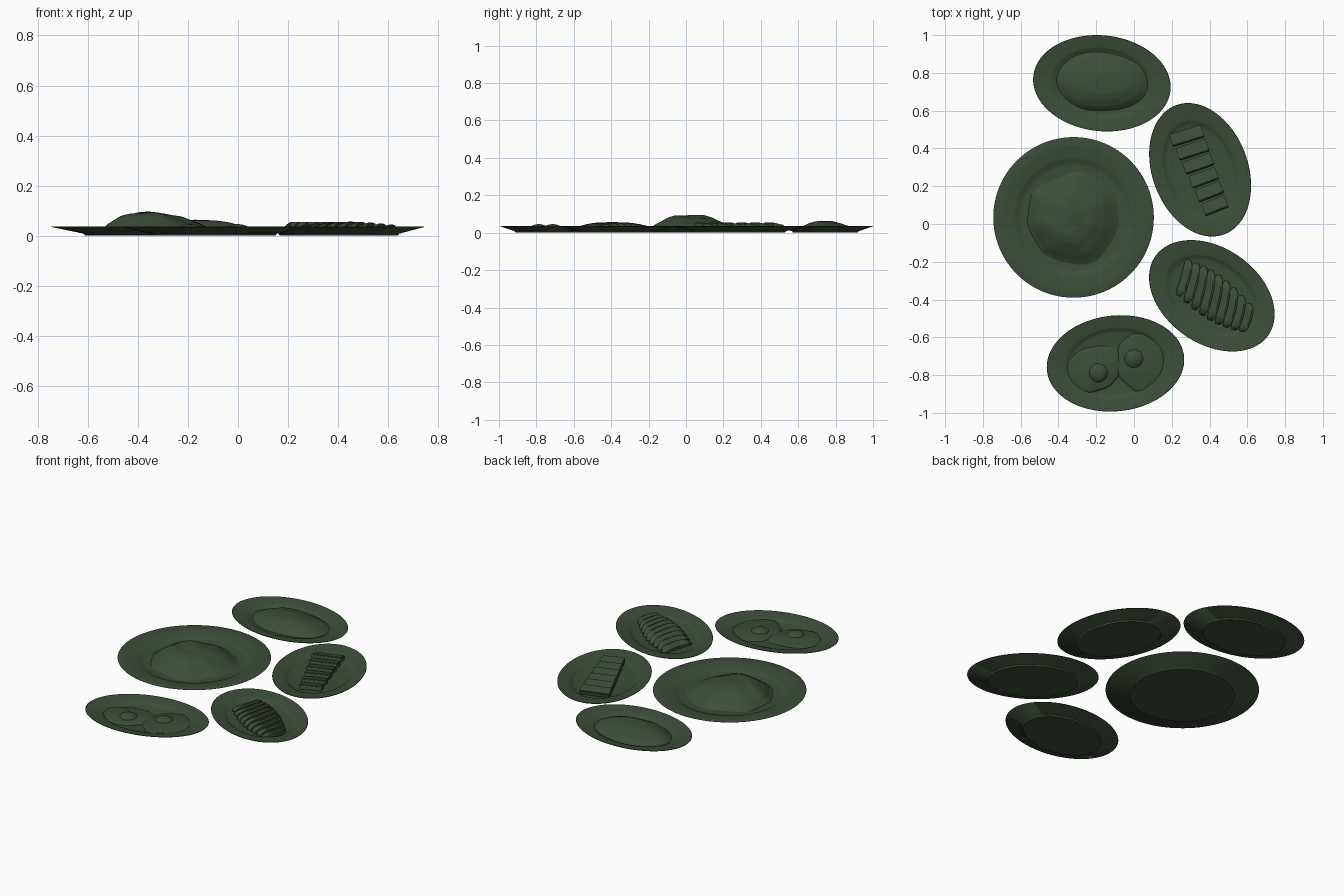
import bpy, bmesh
from math import sin, cos, pi, radians, sqrt
from mathutils import Vector, Matrix, noise

if "Cube" in bpy.data.objects:
    bpy.data.objects.remove(bpy.data.objects["Cube"])

green = bpy.data.materials.new("dark_green")
green.diffuse_color = (0.045, 0.075, 0.04, 1)
green.use_nodes = True
green.node_tree.nodes["Principled BSDF"].inputs["Base Color"].default_value = green.diffuse_color


def finish(name, bm, angle=35):
    bmesh.ops.recalc_face_normals(bm, faces=bm.faces)
    me = bpy.data.meshes.new(name)
    bm.to_mesh(me)
    bm.free()
    ob = bpy.data.objects.new(name, me)
    bpy.context.collection.objects.link(ob)
    me.materials.append(green)
    bpy.ops.object.select_all(action='DESELECT')
    ob.select_set(True)
    bpy.context.view_layer.objects.active = ob
    bpy.ops.object.shade_smooth_by_angle(angle=radians(angle))
    return ob


def skin(bm, rings, first=None, last=None):
    """Join rings of points; optional end points close them."""
    rs = [[bm.verts.new(p) for p in r] for r in rings]
    n = len(rs[0])
    for a, b in zip(rs, rs[1:]):
        for i in range(n):
            j = (i + 1) % n
            bm.faces.new((a[i], a[j], b[j], b[i]))
    for point, ring in ((first, rs[0]), (last, rs[-1])):
        if point is not None:
            c = bm.verts.new(point)
            for i in range(n):
                bm.faces.new((c, ring[i], ring[(i + 1) % n]))


def plate(name, cx, cy, a, b, rot):
    # underside foot, flared rim, recessed well
    prof = [(.68, 0), (.70, .008), (.995, .034), (1, .036), (.995, .037),
            (.86, .031), (.75, .025), (.72, .023), (.69, .015), (.64, .012)]
    m = Matrix.Translation((cx, cy, 0)) @ Matrix.Rotation(radians(rot), 4, 'Z')
    # the rim keeps a more even width on the oval plates
    rings = [[m @ Vector((a * r * cos(t), b * r * sin(t), z))
              for t in [2 * pi * i / 96 for i in range(96)]] for r, z in prof]
    bm = bmesh.new()
    skin(bm, rings, m @ Vector((0, 0, 0)), m @ Vector((0, 0, .012)))
    finish(name, bm)


def mound(name, c, a, b, rot, peak, prof, rough=.0, wobble=.0, seed=0):
    """Heap with an off-centre peak; prof lists (radius, height)."""
    n, steps = 64, 20
    rot = radians(rot)
    rings = []
    for k in range(1, steps + 1):
        t = k / steps
        for (r0, z0), (r1, z1) in zip(prof, prof[1:]):
            if r0 <= t <= r1 + 1e-6:
                f = (t - r0) / (r1 - r0)
                z = z0 + (z1 - z0) * f
                break
        ring = []
        for i in range(n):
            q = 2 * pi * i / n
            w = 1 + wobble * noise.noise(Vector((cos(q) * 1.5, sin(q) * 1.5, seed)))
            u, v = a * t * w * cos(q), b * t * w * sin(q)
            x = c[0] + u * cos(rot) - v * sin(rot) + peak[0] * (1 - t)
            y = c[1] + u * sin(rot) + v * cos(rot) + peak[1] * (1 - t)
            d = rough * noise.noise(Vector((x * 9, y * 9, seed))) * (1 - t ** 3)
            ring.append((x, y, z + d))
        rings.append(ring)
    top = (c[0] + peak[0], c[1] + peak[1], prof[0][1])
    bm = bmesh.new()
    skin(bm, rings, top)
    finish(name, bm, 60)


# plates
plate("round_plate", -.32, .035, .425, .425, 0)
plate("back_oval_plate", -.17, .745, .365, .2535, -6)
plate("right_back_oval_plate", .35, .287, .365, .2535, 110.5)
plate("right_front_oval_plate", .412, -.38, .365, .2535, -35)
plate("front_oval_plate", -.098, -.738, .365, .2535, 6)

# heaps of food
mound("large_heap", (-.32, .035), .25, .24, 0, (-.055, -.02),
      [(0, .093), (.3, .09), (.5, .077), (.75, .048), (.92, .02), (1, .01)],
      .012, .12, 3)
mound("small_heap", (-.17, .755), .255, .158, -3, (.0, -.03),
      [(0, .064), (.3, .061), (.55, .05), (.8, .034), (1, .01)], .006, .08, 8)

# block slices in a row
for i in range(6):
    f = i / 5
    bm = bmesh.new()
    bmesh.ops.create_cube(bm, size=1)
    bmesh.ops.scale(bm, verts=bm.verts, vec=(.175 - .045 * f, .066, .028))
    bmesh.ops.bevel(bm, geom=bm.edges[:], offset=.004, segments=2, affect='EDGES')
    m = (Matrix.Translation((.28 + .148 * f, .468 - .37 * f, .034))
         @ Matrix.Rotation(radians(17 + 5 * f), 4, 'Z')
         @ Matrix.Rotation(radians(-12), 4, 'X'))
    bm.transform(m)
    finish(f"block_slice_{i + 1}", bm)

# thin curved slices fanned along the plate
N = 9
for i in range(N):
    f = i / (N - 1)
    s = sin(pi * f)
    top = Vector((.29 + .32 * f, -.19 - .23 * f + .035 * s, 0))
    bot = Vector((.235 + .335 * f, -.38 - .19 * f - .035 * s, 0))
    along = (bot - top).normalized()
    side = Vector((-along.y, along.x, 0))
    h = .044 + .012 * s
    rings = []
    for k in range(13):
        t = k / 12
        arch = sqrt(max(0, 1 - (2 * t - 1) ** 4))
        p = top.lerp(bot, t) + side * .010 * sin(pi * t)
        z = .018 + (h - .018) * arch
        w = .012 + .012 * arch
        sec = [(-w, .01), (-w, z - .016 * arch), (-w * .7, z - .011 * arch),
               (w * .6, z), (w, z - .004 * arch), (w, .01)]
        rings.append([p + side * u + Vector((0, 0, v)) for u, v in sec])
    bm = bmesh.new()
    skin(bm, rings, rings[0][0].lerp(rings[0][3], .5), rings[-1][0].lerp(rings[-1][3], .5))
    finish(f"curved_slice_{i + 1}", bm, 40)

# two fried eggs
for i, (c, a, b, rot, yolk) in enumerate([
        ((-.215, -.765), .15, .125, 20, (-.19, -.787)),
        ((.035, -.725), .13, .155, 0, (0, -.713))]):
    mound(f"egg_white_{i + 1}", c, a, b, rot, (yolk[0] - c[0], yolk[1] - c[1]),
          [(0, .031), (.4, .028), (.75, .022), (.93, .018), (1, .011)],
          .002, .15, 11 + i)
    mound(f"egg_yolk_{i + 1}", yolk, .052, .052, 0, (0, 0),
          [(0, .046), (.3, .0445), (.55, .041), (.75, .036), (.9, .03), (1, .022)])
